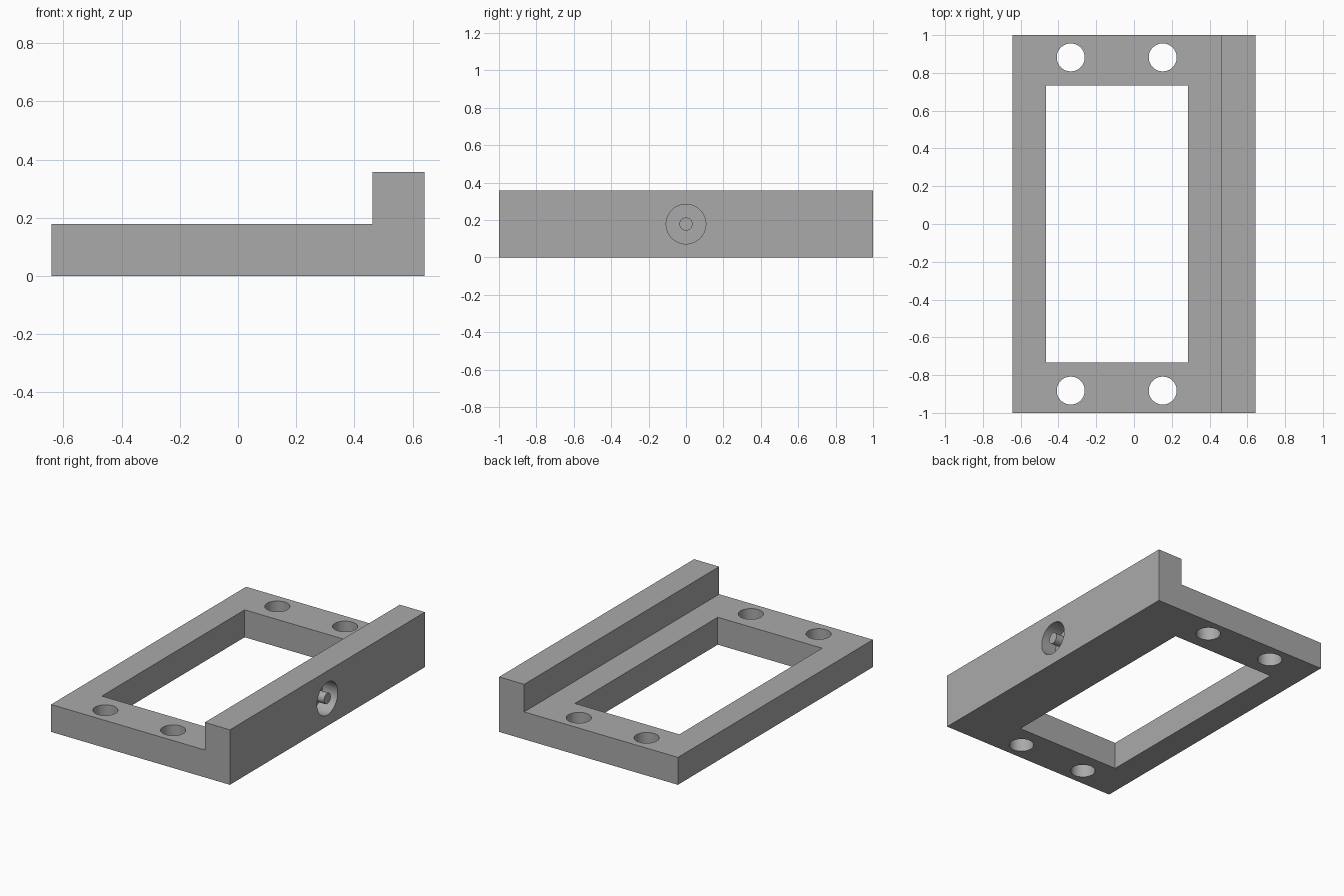
import bpy
import bmesh
import math
from mathutils import Matrix

default = bpy.data.objects.get("Cube")
if default:
    bpy.data.objects.remove(default, do_unlink=True)

HALF_X, HALF_Y = 0.642, 1.0
BASE_H, WALL_H = 0.178, 0.357
WALL_X = 0.462
RECESS_DEPTH = 0.11

grey = bpy.data.materials.new("plain grey")
grey.use_nodes = True
grey.diffuse_color = (0.4, 0.4, 0.4, 1)
grey.node_tree.nodes["Principled BSDF"].inputs["Base Color"].default_value = (0.4, 0.4, 0.4, 1)


def finish(name, bm):
    mesh = bpy.data.meshes.new(name)
    bmesh.ops.recalc_face_normals(bm, faces=bm.faces)
    bm.to_mesh(mesh)
    bm.free()
    mesh.materials.append(grey)
    obj = bpy.data.objects.new(name, mesh)
    bpy.context.collection.objects.link(obj)
    return obj


def cylinder(name, centre, radius, depth, along_x=False):
    bm = bmesh.new()
    turn = Matrix.Rotation(math.pi / 2, 4, "Y") if along_x else Matrix()
    bmesh.ops.create_cone(bm, cap_ends=True, segments=64, radius1=radius, radius2=radius,
                          depth=depth, matrix=Matrix.Translation(centre) @ turn)
    return finish(name, bm)


def cut(target, cutter):
    mod = target.modifiers.new(cutter.name, "BOOLEAN")
    mod.operation, mod.solver, mod.object = "DIFFERENCE", "EXACT", cutter
    bpy.context.view_layer.objects.active = target
    bpy.ops.object.modifier_apply(modifier=mod.name)
    bpy.data.objects.remove(cutter, do_unlink=True)


def smooth(obj):
    bpy.ops.object.select_all(action="DESELECT")
    obj.select_set(True)
    bpy.context.view_layer.objects.active = obj
    bpy.ops.object.shade_smooth_by_angle(angle=math.radians(30))


# L-shaped body, extruded from front to back
profile = [(-HALF_X, 0), (HALF_X, 0), (HALF_X, WALL_H),
           (WALL_X, WALL_H), (WALL_X, BASE_H), (-HALF_X, BASE_H)]
bm = bmesh.new()
face = bm.faces.new([bm.verts.new((x, -HALF_Y, z)) for x, z in profile])
side = bmesh.ops.extrude_face_region(bm, geom=[face])["geom"]
bmesh.ops.translate(bm, vec=(0, 2 * HALF_Y, 0),
                    verts=[v for v in side if isinstance(v, bmesh.types.BMVert)])
frame = finish("frame", bm)

# Rectangular opening
bm = bmesh.new()
bmesh.ops.create_cube(bm, size=1, matrix=Matrix.Translation((-0.09, 0, 0.1))
                      @ Matrix.Diagonal((0.75, 1.465, 1, 1)))
cut(frame, finish("opening_cutter", bm))

# Four mounting holes
for x in (-0.335, 0.152):
    for y in (-0.882, 0.882):
        cut(frame, cylinder("hole_cutter", (x, y, 0.1), 0.074, 1))

# Round recess in the outer wall, with a central pin
cut(frame, cylinder("recess_cutter", (HALF_X, 0, BASE_H), 0.106, 2 * RECESS_DEPTH, True))
smooth(frame)
pin = cylinder("pin", (HALF_X - RECESS_DEPTH / 2, 0, BASE_H), 0.035, RECESS_DEPTH, True)
smooth(pin)
